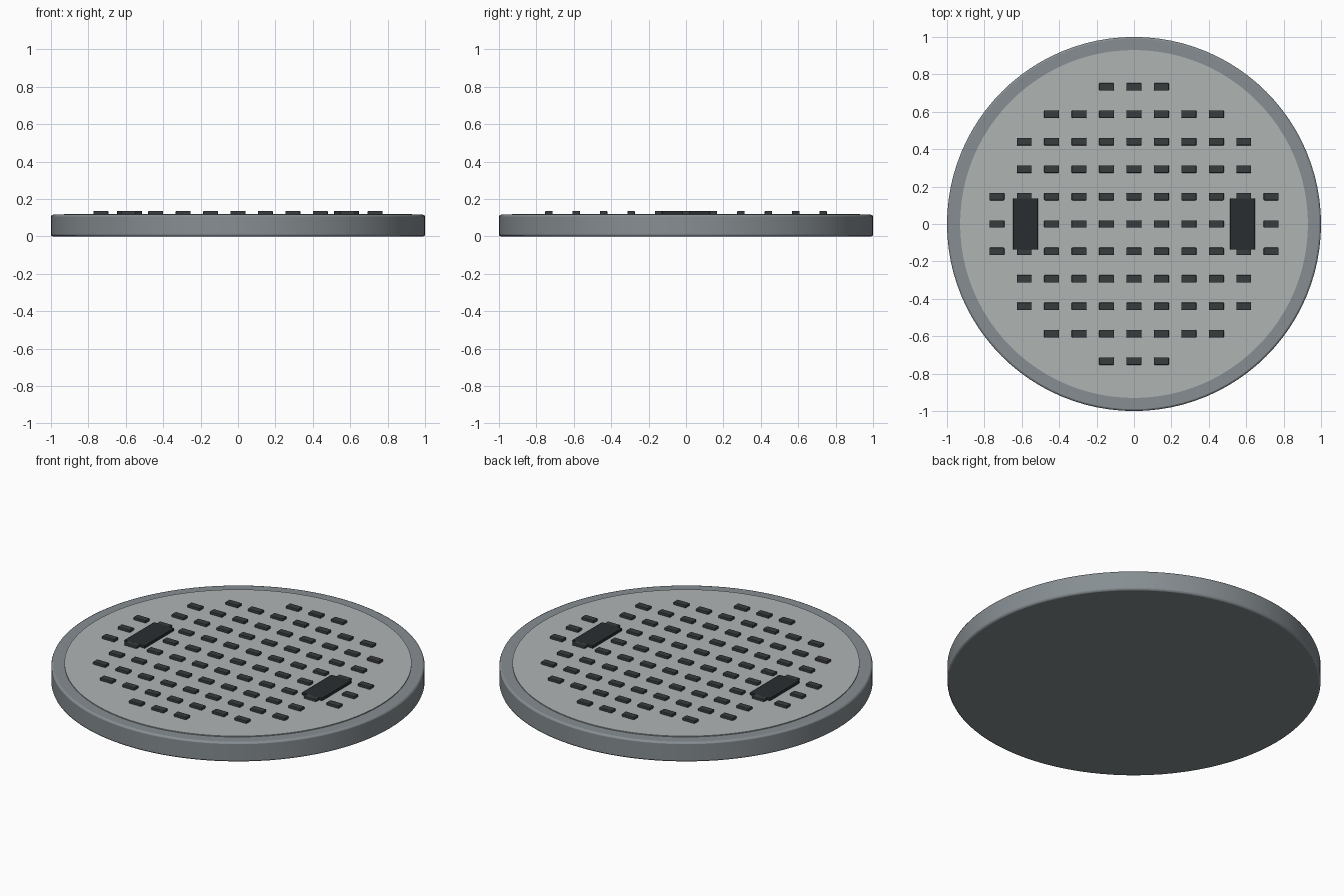
import bpy, bmesh, math
from mathutils import Matrix

if "Cube" in bpy.data.objects:
    bpy.data.objects.remove(bpy.data.objects["Cube"])


def material(name, rgb):
    m = bpy.data.materials.new(name)
    m.diffuse_color = (*rgb, 1)
    m.use_nodes = True
    m.node_tree.nodes["Principled BSDF"].inputs["Base Color"].default_value = m.diffuse_color
    return m


RIM = material("rim_steel", (0.24, 0.27, 0.285))
PLATE = material("plate_grey", (0.43, 0.46, 0.455))
TREAD = material("tread_dark", (0.04, 0.045, 0.048))
SLOT = material("slot_dark", (0.022, 0.027, 0.03))


def finish(name, bm, mat, bevel=0):
    mesh = bpy.data.meshes.new(name)
    bm.to_mesh(mesh)
    bm.free()
    mesh.materials.append(mat)
    ob = bpy.data.objects.new(name, mesh)
    bpy.context.collection.objects.link(ob)
    if bevel:
        mod = ob.modifiers.new("bevel", 'BEVEL')
        mod.width = bevel
        mod.segments = 2
        mod.limit_method = 'ANGLE'
        mod.angle_limit = math.radians(40)
    return ob


def disc(name, r, z0, z1, mat, bevel=0):
    bm = bmesh.new()
    bmesh.ops.create_cone(bm, cap_ends=True, segments=96, radius1=r, radius2=r, depth=z1 - z0,
                          matrix=Matrix.Translation((0, 0, (z0 + z1) / 2)))
    ob = finish(name, bm, mat, bevel)
    bpy.ops.object.select_all(action='DESELECT')
    ob.select_set(True)
    bpy.context.view_layer.objects.active = ob
    bpy.ops.object.shade_smooth_by_angle(angle=math.radians(35))
    return ob


def boxes(name, centres, sx, sy, z0, z1, mat, bevel):
    bm = bmesh.new()
    for x, y in centres:
        bmesh.ops.create_cube(bm, size=1, matrix=Matrix.Translation((x, y, (z0 + z1) / 2))
                              @ Matrix.Diagonal((sx, sy, z1 - z0, 1)))
    return finish(name, bm, mat, bevel)


# Round cover body and the slightly raised inner plate
disc("cover_body", 1.0, 0, 0.116, RIM, 0.01)
disc("inner_plate", 0.93, 0.10, 0.121, PLATE)

# Anti-slip studs: square grid clipped to a circle
P = 0.1467
grid = [(i * P, j * P) for i in range(-5, 6) for j in range(-5, 6) if i * i + j * j < 27]
boxes("tread_studs", grid, 0.08, 0.04, 0.112, 0.136, TREAD, 0.004)

# Two lifting slots, mirrored left and right
for side, x in (("left", -0.58), ("right", 0.58)):
    boxes("lifting_slot_" + side, [(x, 0)], 0.132, 0.275, 0.112, 0.137, SLOT, 0.003)
